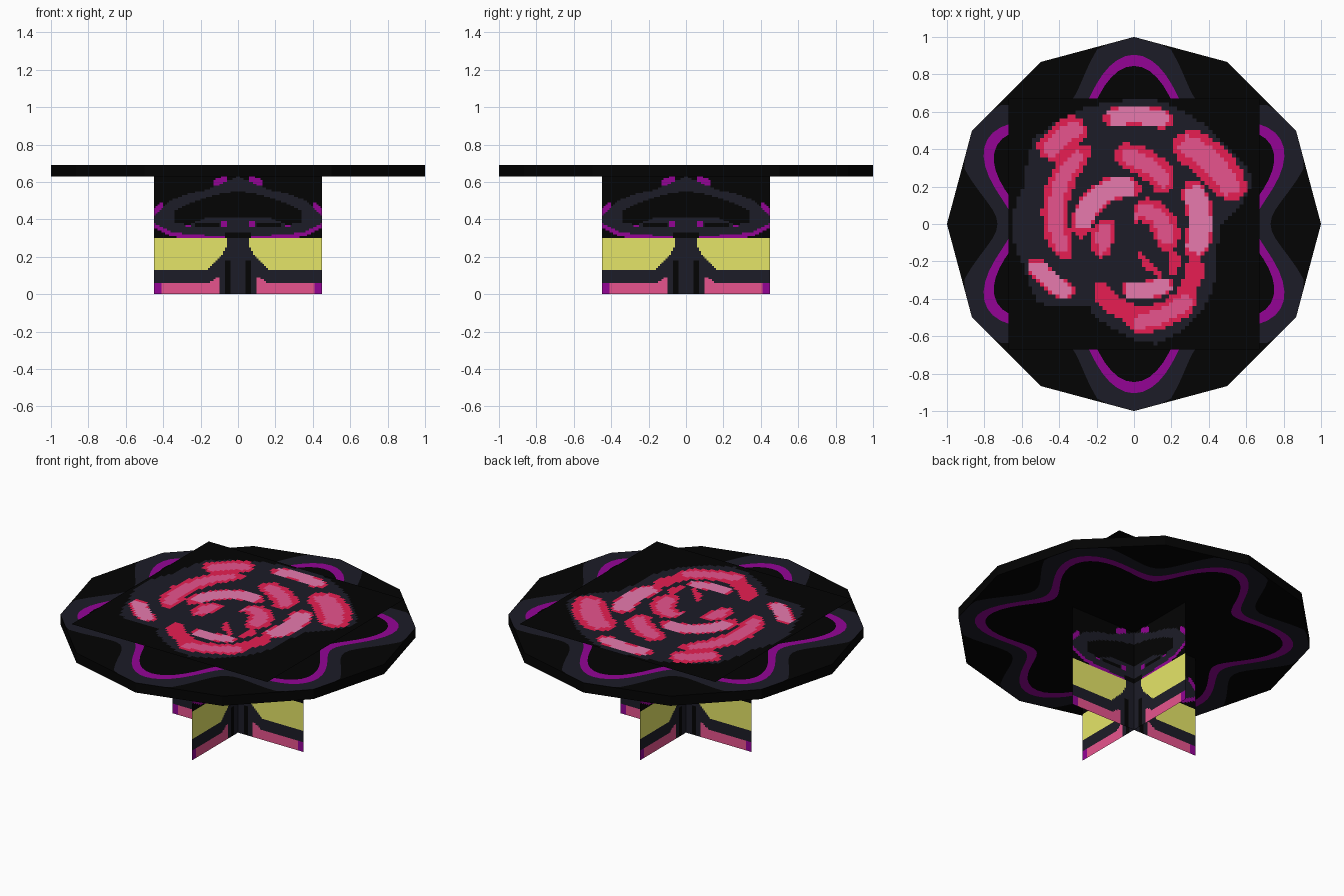
import bpy, bmesh
from math import atan2, cos, degrees, hypot, pi, sin
from mathutils import Vector

cube = bpy.data.objects.get("Cube")
if cube:
    bpy.data.objects.remove(cube)


# Materials
def linear(value):
    c = value / 255
    return c / 12.92 if c < .04 else ((c + .055) / 1.055) ** 2.4


def material(name, *rgb):
    mat = bpy.data.materials.new(name)
    colour = [linear(v) for v in rgb] + [1]
    mat.use_nodes = True
    mat.diffuse_color = colour
    mat.node_tree.nodes["Principled BSDF"].inputs["Base Color"].default_value = colour
    return mat


MATERIALS = [
    material("black", 3, 3, 3),
    material("charcoal", 28, 28, 39),
    material("purple", 147, 4, 149),
    material("red", 232, 30, 82),
    material("rose pink", 234, 85, 143),
    material("pale pink", 232, 122, 174),
    material("yellow", 229, 229, 104),
]
BLACK, CHARCOAL, PURPLE, RED, PINK, PALE, YELLOW = range(len(MATERIALS))


# Shared helpers
def add_object(name, mesh):
    obj = bpy.data.objects.new(name, mesh)
    bpy.context.collection.objects.link(obj)
    return obj


def finish(bm, name):
    mesh = bpy.data.meshes.new(name)
    bm.to_mesh(mesh)
    bm.free()
    for mat in MATERIALS:
        mesh.materials.append(mat)
    return add_object(name, mesh)


def profile(values, t):
    """Height at t, from 0 to 1, along evenly spaced values."""
    place = min(max(t, 0), 1) * (len(values) - 1)
    k = min(int(place), len(values) - 2)
    return values[k] + (values[k + 1] - values[k]) * (place - k)


def sheet(name, low, high, columns, rows, place, colour_at):
    """Flat sheet of small square cells, each coloured by its centre."""
    bm = bmesh.new()
    dx, dy = (high[0] - low[0]) / columns, (high[1] - low[1]) / rows
    grid = [[bm.verts.new(place(low[0] + i * dx, low[1] + j * dy))
             for i in range(columns + 1)] for j in range(rows + 1)]
    for j in range(rows):
        for i in range(columns):
            face = bm.faces.new((grid[j][i], grid[j][i + 1],
                                 grid[j + 1][i + 1], grid[j + 1][i]))
            face.material_index = colour_at(low[0] + (i + .5) * dx,
                                            low[1] + (j + .5) * dy)
    return finish(bm, name)


def bridge(bm, a, b, colour):
    for k in range(len(a)):
        n = (k + 1) % len(a)
        bm.faces.new((a[k], a[n], b[n], b[k])).material_index = colour


# Table top: twelve-sided disc with a six-petal ring on both faces
SIDES, STEPS, BOTTOM, TOP = 12, 10, .63, .69


def rim_point(k):
    side, step = divmod(k, STEPS)
    a, b = [Vector((cos(s * 2 * pi / SIDES), sin(s * 2 * pi / SIDES), 0))
            for s in (side, side + 1)]
    return a.lerp(b, step / STEPS)


def table_top():
    bm = bmesh.new()
    edges = []
    for z in (BOTTOM, TOP):
        rings = [[], [], [], []]
        for rim in map(rim_point, range(SIDES * STEPS)):
            wave = -cos(6 * atan2(rim.y, rim.x))
            radii = (.715 + .13 * wave, .775 + .13 * wave,
                     min(.9 + .17 * wave, rim.length * .998), rim.length)
            for ring, r in zip(rings, radii):
                ring.append(bm.verts.new(rim.normalized() * r + Vector((0, 0, z))))
        bm.faces.new(rings[0]).material_index = BLACK
        for inner, outer, colour in zip(rings, rings[1:], (PURPLE, CHARCOAL, BLACK)):
            bridge(bm, inner, outer, colour)
        edges.append(rings[-1])
    bridge(bm, *edges, BLACK)
    bmesh.ops.recalc_face_normals(bm, faces=bm.faces)
    finish(bm, "table_top")


table_top()

# Rose cloth: raised square sheet; the rose outline is a radius every 20 degrees
HALF, CLOTH_HEIGHT = .67, .748
OUTLINE = (.47, .68, .65, .65, .67, .66, .68, .7, .62, .66, .63, .66, .5, .58,
           .65, .61, .55, .46, .47)
# Spiral petals: start angle, end angle, start radius, end radius, half width, core
PETALS = [
    (68, 107, .58, .58, .055, PALE),
    (116, 144, .6, .6, .08, PINK),
    (12, 65, .56, .5, .1, PINK),
    (118, 210, .48, .39, .07, PINK),
    (198, 230, .58, .5, .055, PALE),
    (236, 284, .38, .53, .055, RED),
    (266, 312, .53, .49, .07, PINK),
    (298, 334, .49, .37, .055, RED),
    (43, 107, .26, .38, .08, PINK),
    (75, 198, .18, .29, .065, PALE),
    (-32, 40, .35, .36, .07, PALE),
    (-45, 95, .21, .03, .085, PINK),
    (172, 230, .14, .22, .065, PINK),
    (278, 300, .16, .31, .035, RED),
    (306, 328, .33, .26, .035, RED),
    (258, 306, .35, .37, .05, PALE),
]
CORE_SHARE = {PALE: .8, PINK: .55, RED: 0}


def rose_colour(x, y):
    r, angle = hypot(x, y), degrees(atan2(y, x)) % 360
    colour = CHARCOAL if r < profile(OUTLINE, angle / 360) else BLACK
    for start, end, r_start, r_end, width, core in PETALS:
        t = ((angle - start) % 360) / (end - start)
        if t < 1:
            offset = abs(r - r_start - (r_end - r_start) * t)
            reach = width * (1 - abs(2 * t - 1) ** 6)
            if offset < reach * CORE_SHARE[core] and .1 < t < .9:
                return core
            if offset < reach:
                colour = RED
    return colour


sheet("rose_cloth", (-HALF, -HALF), (HALF, HALF), 64, 64,
      lambda x, y: (x, y, CLOTH_HEIGHT), rose_colour)

# Crossed legs: striped foot with a flared stem, under a painted bell
WIDTH = .45
BELL_TOP = (.63, .59, .555, .535, .5, .42)
BELL_BASE = (.315, .315, .315, .32, .335, .38)
HOLLOW_TOP = (.55, .54, .515, .485, .44)
HOLLOW_BASE = (.41, .41, .41, .37, .385)
HOLLOW_WIDTH = .345


def foot_colour(u, z):
    if .04 < u < .07 and z < .18:
        return BLACK
    if u < .1 and z < .2:
        return CHARCOAL
    if z < .06 + max(0, .16 - u) * .6:
        return PURPLE if u > .41 else PINK
    stem = .055 + .115 * ((.3 - z) / .17) ** 2
    return CHARCOAL if z < .13 or u < stem else YELLOW


def bell_colour(u, z):
    top, base = profile(BELL_TOP, u / WIDTH), profile(BELL_BASE, u / WIDTH)
    if u < .07 and z < .33:
        return BLACK
    if z > top:
        trim = .06 < u < .13 or u > .4
        return PURPLE if trim and z < top + .035 else BLACK
    if z < base:
        return PURPLE if z > base - .025 else BLACK
    t = u / HOLLOW_WIDTH
    if t < 1 and profile(HOLLOW_BASE, t) < z < profile(HOLLOW_TOP, t):
        return BLACK
    if .36 < z < .39 and (.06 < u < .09 or .25 < u < .28):
        return PURPLE
    return BLACK if .1 < u < .23 and .36 < z < .38 else CHARCOAL


def leg_colour(x, z):
    return (foot_colour if z < .3 else bell_colour)(abs(x), z)


leg = sheet("leg_panel_across", (-WIDTH, 0), (WIDTH, BOTTOM), 90, 63,
            lambda x, z: (x, 0, z), leg_colour)
add_object("leg_panel_deep", leg.data).rotation_euler.z = pi / 2
